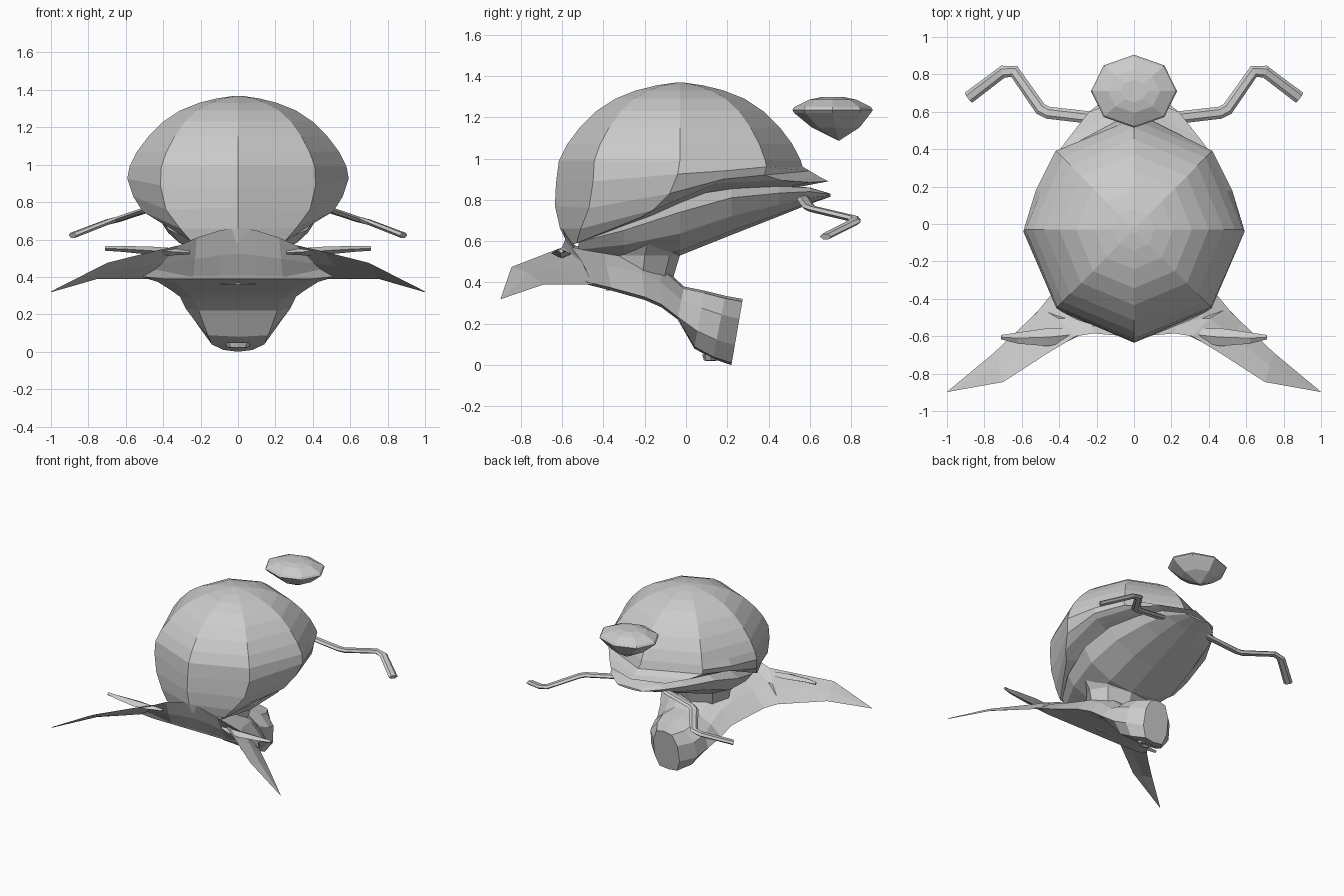
import bpy, bmesh, math
from mathutils import Vector

if "Cube" in bpy.data.objects:
    bpy.data.objects.remove(bpy.data.objects["Cube"])

grey = bpy.data.materials.new("plain grey")
grey.diffuse_color = (0.6, 0.6, 0.6, 1)
grey.use_nodes = True
grey.node_tree.nodes["Principled BSDF"].inputs["Base Color"].default_value = grey.diffuse_color


def loft(name, rings):
    """Skin a list of equal-length closed rings and close both ends with fans."""
    bm = bmesh.new()
    loops = [[bm.verts.new(p) for p in ring] for ring in rings]
    n = len(loops[0])
    for a, b in zip(loops, loops[1:]):
        for i in range(n):
            j = (i + 1) % n
            bm.faces.new((a[i], a[j], b[j], b[i]))
    for end in (loops[0], loops[-1]):
        mid = bm.verts.new(sum((v.co for v in end), Vector()) / n)
        for i in range(n):
            bm.faces.new((end[i], end[(i + 1) % n], mid))
    bmesh.ops.remove_doubles(bm, verts=bm.verts, dist=0.0005)
    bmesh.ops.recalc_face_normals(bm, faces=bm.faces)
    me = bpy.data.meshes.new(name)
    bm.to_mesh(me)
    bm.free()
    me.materials.append(grey)
    ob = bpy.data.objects.new(name, me)
    bpy.context.collection.objects.link(ob)
    return ob


def mirror_x(ob):
    ob.modifiers.new("mirror", 'MIRROR')


def mirrored(half):
    """Close a half ring that starts and ends on x = 0."""
    return half + [(-x, y, z) for x, y, z in reversed(half[1:-1])]


def octagon(rx, ry, cy, z):
    return [(rx * math.sin(k * math.pi / 4), cy - ry * math.cos(k * math.pi / 4), z)
            for k in range(8)]


def dome_ring(r, z):
    """Octagon with one extra point halfway along each rear side edge."""
    half = octagon(r, r * 1.01, -0.03, z)[:5]
    half[0], half[4] = (0, half[0][1], z), (0, half[4][1], z)
    half.insert(3, tuple((a + b) / 2 for a, b in zip(half[2], half[3])))
    return mirrored(half)


def section(top, bottom, w, shape):
    """Symmetric cross-section hung between a top and a bottom point (y, z)."""
    (ty, tz), (by, bz) = top, bottom
    return mirrored([(w * u, ty + (by - ty) * t, tz + (bz - tz) * t) for u, t in shape])


# Domed shell: level rings above, tilted rim below
rings = [dome_ring(r, z) for r, z in
         ((0.02, 1.368), (0.11, 1.355), (0.21, 1.33), (0.31, 1.29), (0.40, 1.23),
          (0.48, 1.15), (0.54, 1.07), (0.58, 0.99))]
rings += [
    mirrored([(0, -.63, .88), (.415, -.45, .89), (.592, -.04, .925),
              (.525, .18, .94), (.42, .39, .96), (0, .565, .96)]),
    mirrored([(0, -.635, .77), (.385, -.47, .76), (.56, -.08, .83),
              (.52, .18, .90), (.41, .38, .92), (0, .60, .94)]),
    mirrored([(0, -.61, .66), (.31, -.51, .66), (.51, -.16, .75),
              (.48, .15, .88), (.35, .46, .895), (0, .65, .91)]),
    mirrored([(0, -.57, .58), (.25, -.53, .59), (.45, -.22, .715),
              (.42, .13, .865), (.24, .60, .885), (0, .69, .89)]),
]
loft("shell", rings)

# Sloping belly under the shell
round_shape = [(0, 0), (.7, .02), (1, .25), (.85, .62), (.45, .92), (0, 1)]
loft("belly", [section((y, t), (y, b), w, round_shape) for y, t, b, w in
               ((-.52, .62, .52, .24), (-.3, .70, .51, .37), (-.03, .81, .53, .44),
                (.22, .87, .63, .41), (.45, .87, .72, .33), (.6, .86, .78, .24),
                (.7, .83, .815, .11))])

# Neck joining belly and tail
loft("neck", [octagon(rx, ry, cy, z) for rx, ry, cy, z in
              ((.25, .17, -.22, .36), (.22, .15, -.21, .43), (.25, .17, -.20, .53),
               (.33, .22, -.18, .62))])

# Tail with a flat underside that narrows, bends down and ends rounded
flat_shape = [(0, 0), (.4, .06), (.72, .4), (1, .93), (.75, 1), (0, 1)]
end_shape = [(0, 0), (.6, .04), (.95, .3), (1, .7), (.7, .97), (0, 1)]
loft("tail", [section(t, b, w, s) for t, b, w, s in
              (((-.55, .58), (-.48, .39), .53, flat_shape),
               ((-.40, .56), (-.36, .36), .43, flat_shape),
               ((-.22, .53), (-.20, .315), .36, flat_shape),
               ((-.12, .48), (-.12, .28), .31, flat_shape),
               ((-.01, .38), (-.04, .22), .28, flat_shape),
               ((.09, .36), (.04, .08), .23, end_shape),
               ((.19, .335), (.13, .03), .20, end_shape),
               ((.275, .32), (.22, .0), .11, end_shape))])

# Small ringed button under the tail
loft("tail_button", [octagon(r, r * .6, .12, z) for r, z in
                     ((.07, .05), (.055, .022), (.035, .02), (.025, .03))])

# Swept fins: leading and trailing edge (x, y, z) with thickness at each station
rings = []
for lead, trail, th in (((0, -.60, .665), (0, -.48, .395), .03),
                        ((.10, -.595, .648), (.10, -.48, .395), .03),
                        ((.22, -.585, .61), (.24, -.48, .395), .03),
                        ((.31, -.60, .57), (.50, -.45, .39), .03),
                        ((.46, -.69, .535), (.58, -.53, .39), .022),
                        ((.70, -.845, .475), (.75, -.69, .39), .014),
                        ((.995, -.895, .325), (1.0, -.90, .318), .003)):
    lead, trail = Vector(lead), Vector(trail)
    mid = (lead + trail) / 2
    off = Vector((0, .7, .7)) * th
    rings.append([lead, mid + off, trail, mid - off * .3])
mirror_x(loft("swept_fin", rings))

# Thin leaf-shaped side fins
mirror_x(loft("leaf_fin", [
    [(x, cy - w, z), (x, cy, z + h), (x, cy + w, z), (x, cy, z - h)]
    for x, cy, w, z, h in ((.26, -.57, .01, .53, .01), (.36, -.595, .035, .535, .02),
                           (.46, -.605, .048, .54, .022), (.62, -.61, .03, .55, .016),
                           (.71, -.605, .012, .552, .012))]))

# Bent feelers: flattened six-sided tube along a path with chamfered elbows
path = [Vector(p) for p in ((.20, .565, .81), (.46, .595, .765), (.50, .615, .755),
                            (.64, .815, .708), (.70, .815, .693), (.885, .675, .622))]
rings = []
for i, p in enumerate(path):
    d = (path[min(i + 1, len(path) - 1)] - p).normalized() + (p - path[max(i - 1, 0)]).normalized()
    d.normalize()
    side = d.cross(Vector((0, 0, 1))).normalized()
    up = side.cross(d)
    rings.append([p + side * math.cos(k * math.pi / 3) * .033
                  + up * math.sin(k * math.pi / 3) * .016 for k in range(6)])
mirror_x(loft("feeler", rings))

# Floating faceted gem behind the shell
loft("gem", [octagon(rx, ry, cy, z) for rx, ry, cy, z in
             ((.004, .004, .74, 1.088), (.13, .115, .725, 1.15), (.215, .185, .71, 1.22),
              (.23, .195, .71, 1.235), (.22, .185, .71, 1.25), (.14, .115, .71, 1.285),
              (.07, .06, .71, 1.297))])
